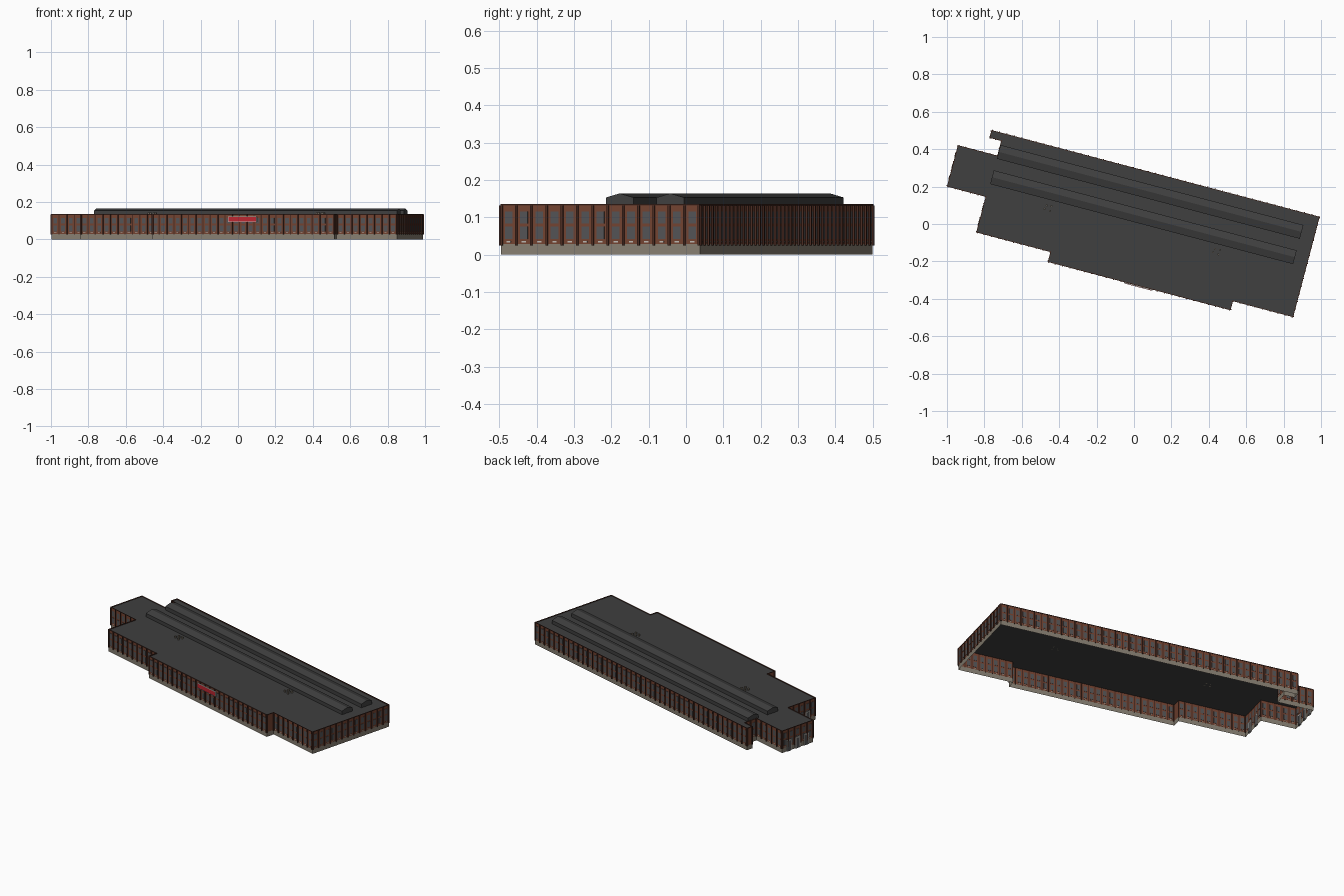
import bpy, bmesh, math
from mathutils import Vector, Matrix

if "Cube" in bpy.data.objects:
    bpy.data.objects.remove(bpy.data.objects["Cube"])

TURN = Matrix.Rotation(math.radians(-14.8), 4, 'Z')
BASE, ROOF, TOP = 0.028, 0.131, 0.135


def material(name, rgb):
    m = bpy.data.materials.new(name)
    m.use_nodes = True
    m.diffuse_color = (*rgb, 1)
    m.node_tree.nodes["Principled BSDF"].inputs["Base Color"].default_value = (*rgb, 1)
    return m


brick = material("brick", (0.17, 0.055, 0.03))
dark_brick = material("dark brick", (0.07, 0.025, 0.016))
stone = material("stone", (0.24, 0.21, 0.165))
tar = material("roof grey", (0.05, 0.05, 0.05))
glass = material("window grey", (0.085, 0.085, 0.09))
pale = material("pale trim", (0.5, 0.48, 0.44))
red = material("sign red", (0.5, 0.02, 0.03))


def finish(name, bm, *mats):
    mesh = bpy.data.meshes.new(name)
    bm.transform(TURN)
    bm.to_mesh(mesh)
    bm.free()
    for m in mats:
        mesh.materials.append(m)
    obj = bpy.data.objects.new(name, mesh)
    bpy.context.collection.objects.link(obj)
    return obj


def block(bm, center, size, angle=0.0):
    mat = Matrix.Translation(center) @ Matrix.Rotation(angle, 4, 'Z') @ Matrix.Diagonal((*size, 1))
    bmesh.ops.create_cube(bm, size=1, matrix=mat)


# Footprint, clockwise, in the building's own axes
outline = [Vector(p) for p in (
    (-0.863, 0.289), (0.948, 0.289), (0.948, -0.262), (0.615, -0.262), (0.615, -0.312),
    (-0.392, -0.312), (-0.392, -0.257), (-0.802, -0.257), (-0.802, -0.060),
    (-1.016, -0.060), (-1.016, 0.165), (-0.798, 0.165), (-0.798, 0.250), (-0.863, 0.250))]
edges = list(zip(outline, outline[1:] + outline[:1]))

# Thin wall shell: stone plinth below, brick above
bm = bmesh.new()
for p, q in edges:
    for low, high, index in ((0, BASE, 0), (BASE, TOP, 1)):
        face = bm.faces.new([bm.verts.new((*a, z)) for a, z in ((q, low), (p, low), (p, high), (q, high))])
        face.material_index = index
bmesh.ops.remove_doubles(bm, verts=bm.verts, dist=0.0001)
finish("outer_walls", bm, stone, brick)

# Flat roof sheet
bm = bmesh.new()
bm.faces.new([bm.verts.new((*p, ROOF)) for p in reversed(outline)])
finish("flat_roof", bm, tar)

# Repeating facade: pilasters, two rows of windows, sills, cornice
pilasters, windows, sills, cornice = (bmesh.new() for _ in range(4))
for p, q in edges:
    run = q - p
    length = run.length
    along = run / length
    out = Vector((-along.y, along.x))
    angle = math.atan2(along.y, along.x)

    def on_wall(bm, t, z0, z1, width, depth, shift=0.0):
        spot = p + along * t + out * shift
        block(bm, (*spot, (z0 + z1) / 2), (width, depth, z1 - z0), angle)

    on_wall(cornice, length / 2, TOP - 0.004, TOP, length, 0.004)
    bays = max(1, round(length / 0.041))
    pitch = length / bays
    for i in range(bays + 1):
        t = min(max(i * pitch, 0.003), length - 0.003)
        on_wall(pilasters, t, BASE - 0.003, TOP - 0.003, 0.006, 0.006, 0.002)
    if length < 0.08:
        continue
    for i in range(bays):
        t = (i + 0.5) * pitch
        for z0, z1 in ((0.042, 0.075), (0.084, 0.115)):
            on_wall(windows, t, z0, z1, 0.021, 0.002)
        on_wall(sills, t, 0.033, 0.036, 0.012, 0.003)
finish("pilasters", pilasters, dark_brick)
finish("windows", windows, glass)
finish("window_sills", sills, pale)
finish("cornice", cornice, dark_brick)

# Long gabled roof lights
for name, v0, v1 in (("rear_roof_light", 0.150, 0.226), ("front_roof_light", 0.010, 0.086)):
    profile = ((v0, ROOF), (v0, 0.153), ((v0 + v1) / 2, 0.164), (v1, 0.153), (v1, ROOF))
    bm = bmesh.new()
    face = bm.faces.new([bm.verts.new((-0.798, v, z)) for v, z in profile])
    ext = bmesh.ops.extrude_face_region(bm, geom=[face])
    bmesh.ops.translate(bm, vec=(1.675, 0, 0),
                        verts=[g for g in ext["geom"] if isinstance(g, bmesh.types.BMVert)])
    bmesh.ops.recalc_face_normals(bm, faces=bm.faces)
    finish(name, bm, tar)

# Small roof vents in two clusters
bm = bmesh.new()
for cu, cv in ((-0.465, -0.035), (0.465, -0.030)):
    for du, dv in ((-0.018, -0.008), (-0.012, 0.012), (0.014, 0.014), (0.012, -0.012)):
        block(bm, (cu + du, cv + dv, ROOF + 0.006), (0.009, 0.009, 0.012))
finish("roof_vents", bm, stone)

# Pale framed doorways in the end walls
frames, panels = bmesh.new(), bmesh.new()
for u, centers in ((-1.016, (-0.01, 0.053, 0.116)), (-0.802, (-0.20, -0.12))):
    for v in centers:
        block(frames, (u, v, 0.034), (0.007, 0.034, 0.068))
        block(panels, (u, v, 0.031), (0.009, 0.024, 0.062))
finish("door_frames", frames, pale)
finish("door_panels", panels, glass)

# Blank sign panel on the front wall
bm = bmesh.new()
block(bm, (0.108, -0.316, 0.108), (0.158, 0.006, 0.030))
finish("sign_border", bm, pale)
bm = bmesh.new()
block(bm, (0.108, -0.317, 0.108), (0.150, 0.007, 0.023))
finish("sign_panel", bm, red)
